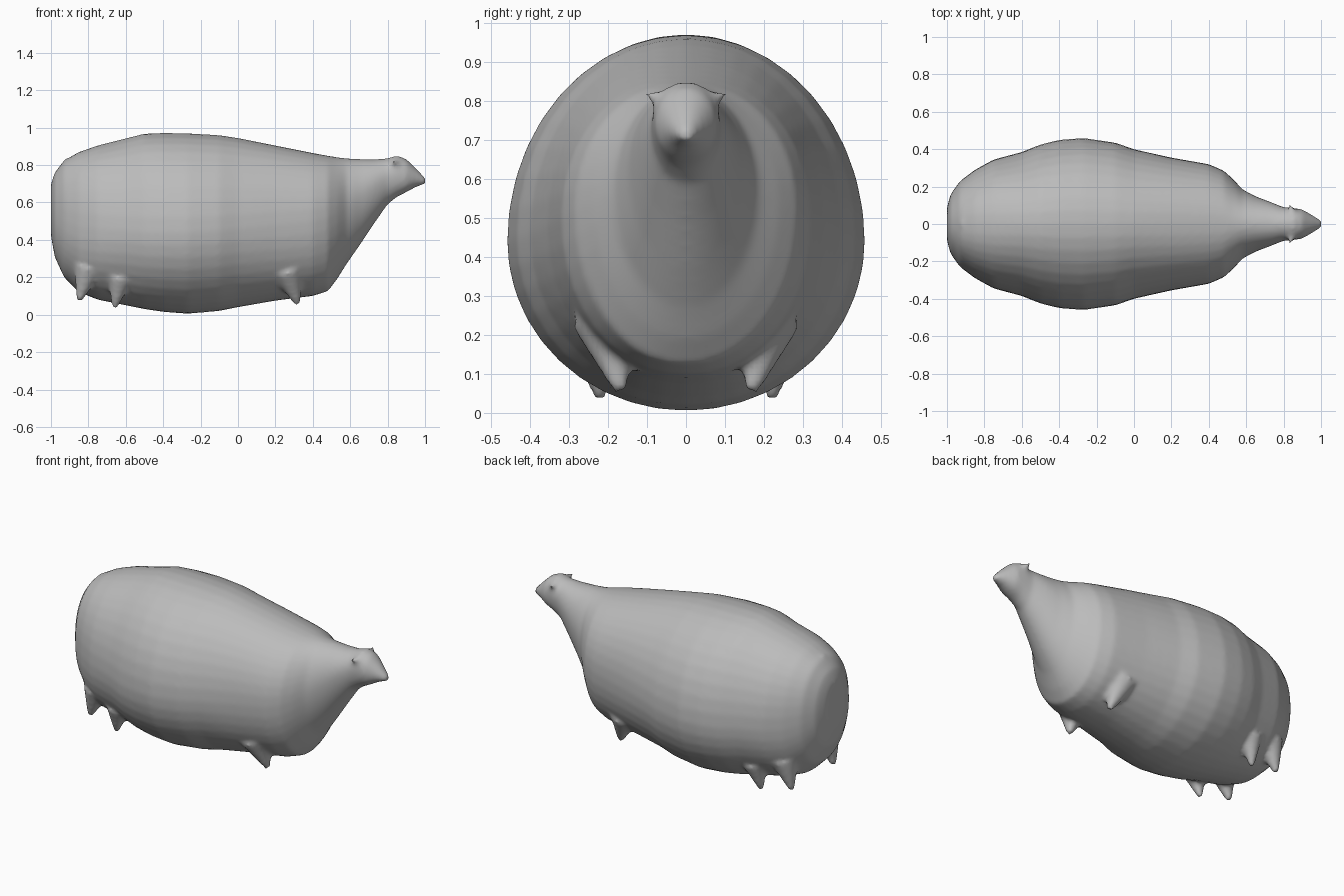
import bpy, bmesh, math
from mathutils import Vector

cube = bpy.data.objects.get("Cube")
if cube:
    bpy.data.objects.remove(cube, do_unlink=True)

hide = bpy.data.materials.new("grey hide")
hide.use_nodes = True
grey = (0.5, 0.5, 0.5, 1)
hide.diffuse_color = grey
hide.node_tree.nodes["Principled BSDF"].inputs["Base Color"].default_value = grey

bm = bmesh.new()
SEGMENTS = 40


def loft(rings):
    """Skin a closed tube through rings of points."""
    rows = [[bm.verts.new(p) for p in ring] for ring in rings]
    n = len(rows[0])
    for a, b in zip(rows, rows[1:]):
        for i in range(n):
            j = (i + 1) % n
            bm.faces.new((a[i], a[j], b[j], b[i]))
    bm.faces.new(rows[0][::-1])
    bm.faces.new(rows[-1])


def section(x, low, high, half, mid, power):
    """Egg-shaped slice: widest at height mid, squarer as power rises."""
    ring = []
    for i in range(SEGMENTS):
        a = math.tau * i / SEGMENTS
        c, s = math.cos(a), math.sin(a)
        k = 2 / power
        y = half * math.copysign(abs(c) ** k, c)
        reach = high - mid if s > 0 else mid - low
        ring.append((x, y, mid + reach * math.copysign(abs(s) ** k, s)))
    return ring


def spike(base, tip, radius):
    """Tapering stub for legs and ears."""
    base, tip = Vector(base), Vector(tip)
    turn = (tip - base).to_track_quat('Z', 'Y')
    rings = []
    for t in (0, 0.3, 0.55, 0.8, 1):
        r = radius * (1 - 0.8 * t)
        rings.append([base.lerp(tip, t) + turn @ Vector((r * math.cos(a), r * math.sin(a), 0))
                      for a in (math.tau * i / 12 for i in range(12))])
    loft(rings)


# Trunk, neck and head: x, bottom, top, half width, widest height, squareness
slices = [
    (-1.0, .42, .70, .09, .56, 2), (-.98, .31, .76, .16, .52, 2.1),
    (-.93, .2, .825, .23, .5, 2.2), (-.85, .12, .87, .29, .47, 2.2),
    (-.75, .08, .905, .345, .46, 2.1), (-.6, .05, .943, .385, .45, 2),
    (-.5, .03, .968, .425, .44, 2), (-.4, .015, .972, .45, .44, 2),
    (-.27, .005, .97, .46, .44, 2), (-.1, .02, .96, .435, .45, 2),
    (0, .04, .945, .4, .46, 2), (.2, .075, .905, .355, .48, 2.1),
    (.4, .1, .865, .32, .5, 2.1), (.48, .125, .85, .285, .52, 2.1),
    (.53, .19, .842, .24, .54, 2), (.58, .27, .836, .185, .57, 2),
    (.65, .37, .832, .148, .63, 2), (.73, .49, .83, .118, .69, 2),
    (.8, .59, .836, .09, .73, 2), (.85, .63, .852, .086, .75, 2.2),
    (.9, .655, .832, .078, .74, 2.2), (.95, .682, .785, .05, .73, 2),
    (1.003, .698, .73, .018, .714, 2),
]
loft([section(*s) for s in slices])

# Leg stubs and ears on both sides
for side in (-1, 1):
    spike((.26, side * .21, .24), (.32, side * .168, .055), .085)
    spike((-.8, side * .2, .25), (-.85, side * .2, .075), .08)
    spike((-.63, side * .24, .2), (-.66, side * .22, .035), .07)
    spike((.85, side * .05, .8), (.83, side * .105, .82), .03)

# Short tail lying on the rump
spike((-.9, 0, .82), (-1.0, 0, .68), .03)

bmesh.ops.recalc_face_normals(bm, faces=bm.faces)
mesh = bpy.data.meshes.new("body")
bm.to_mesh(mesh)
bm.free()
mesh.materials.append(hide)
body = bpy.data.objects.new("body", mesh)
bpy.context.collection.objects.link(body)

# Fuse the parts into one soft skin
remesh = body.modifiers.new("fuse", 'REMESH')
remesh.mode = 'VOXEL'
remesh.voxel_size = 0.013
remesh.use_smooth_shade = True
soften = body.modifiers.new("soften", 'SMOOTH')
soften.factor = 0.5
soften.iterations = 7
